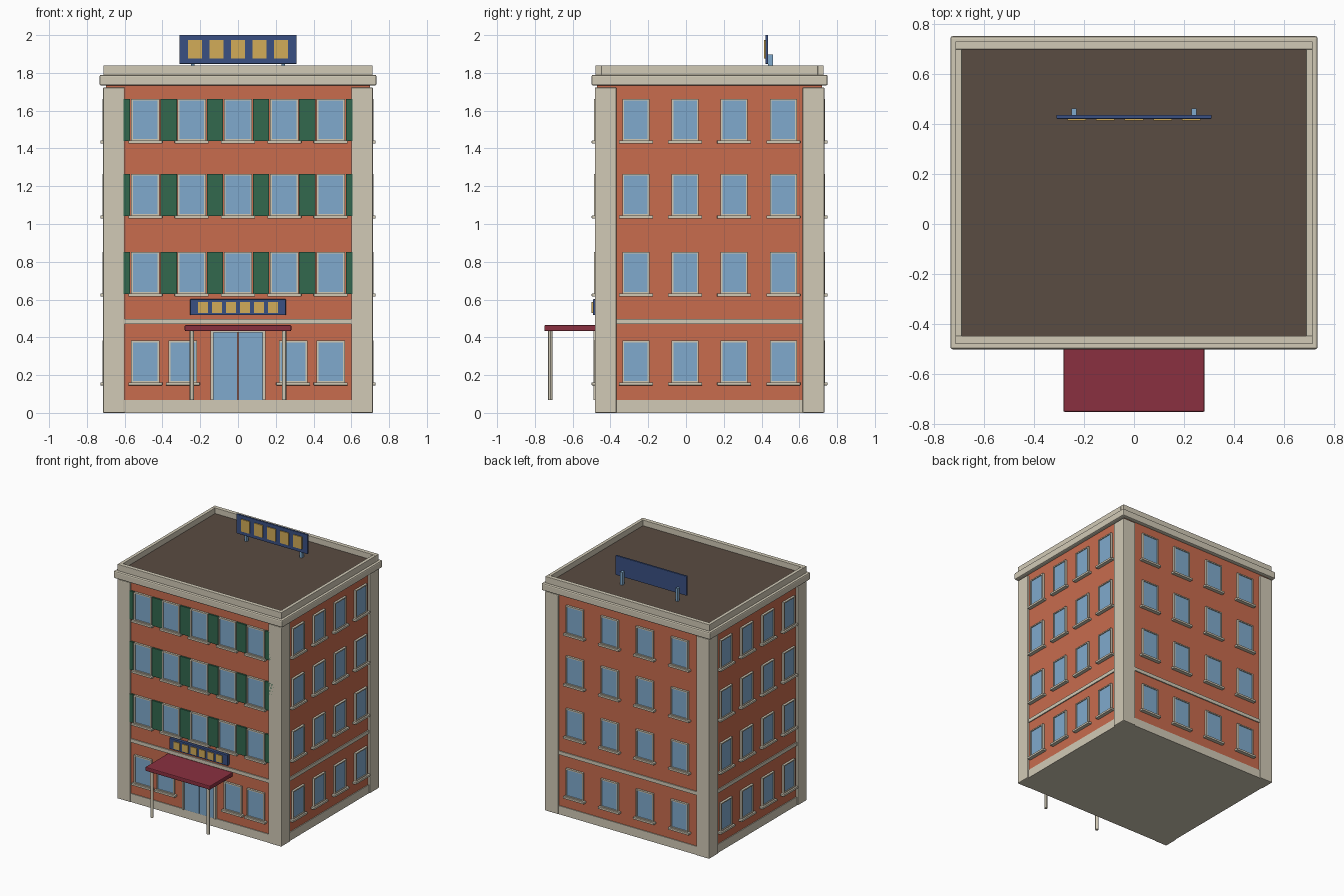
import bpy, bmesh
from math import pi
from mathutils import Matrix, Vector

if "Cube" in bpy.data.objects:
    bpy.data.objects.remove(bpy.data.objects["Cube"])


def material(name, rgb):
    m = bpy.data.materials.new(name)
    m.diffuse_color = (*rgb, 1)
    m.use_nodes = True
    m.node_tree.nodes["Principled BSDF"].inputs["Base Color"].default_value = m.diffuse_color
    return m


BRICK = material("brick", (0.577, 0.150, 0.076))
STONE = material("stone", (0.640, 0.590, 0.470))
GLASS = material("glass", (0.216, 0.402, 0.610))
GREEN = material("shutter green", (0.032, 0.138, 0.076))
ROOF = material("roof brown", (0.102, 0.072, 0.054))
NAVY = material("sign navy", (0.042, 0.080, 0.223))
GOLD = material("sign gold", (0.645, 0.413, 0.098))
MAROON = material("awning maroon", (0.254, 0.030, 0.051))

CY = 0.125                      # building centre in y
HX, HY = 0.70, 0.595            # half size of the brick walls
ROWS = (0.16, 0.63, 1.043, 1.44)  # window bottoms per storey
WIN_H = 0.222


def add_box(bm, x0, x1, y0, y1, z0, z1):
    size = Vector((x1 - x0, y1 - y0, z1 - z0))
    mid = Vector((x0 + x1, y0 + y1, z0 + z1)) / 2
    mat = Matrix.Translation(mid) @ Matrix.Diagonal((*size, 1))
    verts = bmesh.ops.create_cube(bm, size=1, matrix=mat)["verts"]
    return list({f for v in verts for f in v.link_faces})


def finish(name, bm, mats, bevel=0, matrix=None):
    if matrix:
        bm.transform(matrix)
    me = bpy.data.meshes.new(name)
    bm.to_mesh(me)
    bm.free()
    for m in mats:
        me.materials.append(m)
    ob = bpy.data.objects.new(name, me)
    bpy.context.collection.objects.link(ob)
    if bevel:
        mod = ob.modifiers.new("soft edges", 'BEVEL')
        mod.width, mod.segments = bevel, 2
    return ob


def boxes(name, mat, specs, bevel=0, matrix=None):
    bm = bmesh.new()
    for s in specs:
        add_box(bm, *s)
    return finish(name, bm, [mat], bevel, matrix)


def centred(hx, hy, z0, z1):
    return (-hx, hx, CY - hy, CY + hy, z0, z1)


def framed_pane(bm, x, z, w, h, bar=0.013, depth=0.017):
    """Frame box whose outer face is inset and sunk to make the glass."""
    faces = add_box(bm, x - w / 2, x + w / 2, -depth, 0.005, z, z + h)
    front = min(faces, key=lambda f: f.calc_center_median().y)
    bmesh.ops.inset_individual(bm, faces=[front], thickness=bar)
    rim = bmesh.ops.extrude_face_region(bm, geom=[front])["geom"]
    pane = [g for g in rim if isinstance(g, bmesh.types.BMFace)][0]
    bmesh.ops.translate(bm, verts=pane.verts, vec=(0, 0.007, 0))
    if front.is_valid:
        bmesh.ops.delete(bm, geom=[front], context='FACES_ONLY')
    pane.material_index = 1


def facade(name, angle, dist, spots, width):
    """Windows and sills for one wall; spots are (across, bottom) pairs."""
    place = (Matrix.Translation((0, CY, 0)) @ Matrix.Rotation(angle, 4, 'Z')
             @ Matrix.Translation((0, -dist, 0)))
    bm = bmesh.new()
    for x, z in spots:
        framed_pane(bm, x, z, width, WIN_H)
    finish(name + "_windows", bm, [STONE, GLASS], 0, place)
    boxes(name + "_sills", STONE,
          [(x - 0.09, x + 0.09, -0.029, 0.005, z - 0.014, z + 0.002) for x, z in spots],
          0.002, place)


# Walls, base, string course
boxes("brick_walls", BRICK, [centred(HX, HY, 0.03, 1.74)])
boxes("base_plinth", STONE, [centred(HX + 0.006, HY + 0.006, 0, 0.067)])
boxes("string_course", STONE, [centred(HX + 0.008, HY + 0.008, 0.47, 0.498)])

# Corner pillars
P = 0.115
boxes("corner_pillars", STONE,
      [(min(sx * 0.715, sx * (0.715 - P)), max(sx * 0.715, sx * (0.715 - P)),
        CY + min(sy * 0.608, sy * (0.608 - P)), CY + max(sy * 0.608, sy * (0.608 - P)), 0, 1.723)
       for sx in (-1, 1) for sy in (-1, 1)], 0.006)

# Cornice, parapet, roof
boxes("cornice", STONE, [centred(0.733, 0.625, 1.733, 1.79)], 0.009)
YF, YB = CY - 0.604, CY + 0.604
boxes("parapet", STONE, [(-0.713, 0.713, YF, YF + 0.032, 1.78, 1.84),
                         (-0.713, 0.713, YB - 0.032, YB, 1.78, 1.84),
                         (-0.713, -0.687, YF + 0.032, YB - 0.032, 1.78, 1.84),
                         (0.687, 0.713, YF + 0.032, YB - 0.032, 1.78, 1.84)], 0.002)
boxes("roof_deck", ROOF, [centred(0.69, 0.575, 1.78, 1.796)])

# Windows on all four walls
front = [(x, z) for z in ROWS[1:] for x in (-0.491, -0.245, 0, 0.245, 0.491)]
front += [(x, ROWS[0]) for x in (-0.491, -0.292, 0.292, 0.491)]
side = [(x, z) for z in ROWS for x in (-0.39, -0.13, 0.13, 0.39)]
back = [(x, z) for z in ROWS for x in (-0.456, -0.153, 0.153, 0.456)]
facade("front", 0, HY, front, 0.15)
facade("right", pi / 2, HX, side, 0.143)
facade("back", pi, HY, back, 0.15)
facade("left", -pi / 2, HX, side, 0.143)

# Shutters between the front windows
WALL = CY - HY
spans = [(c - 0.043, c + 0.043) for c in (-0.366, -0.122, 0.122, 0.366)]
spans += [(-0.65, -0.573), (0.573, 0.65)]
boxes("shutters", GREEN, [(a, b, WALL - 0.013, WALL + 0.005, z, z + WIN_H)
                          for a, b in spans for z in ROWS[1:]])

# Entrance: surround with two glass leaves
boxes("door_frame", STONE, [(-0.146, -0.13, WALL - 0.02, WALL + 0.005, 0.067, 0.433),
                            (0.13, 0.146, WALL - 0.02, WALL + 0.005, 0.067, 0.433),
                            (-0.13, 0.13, WALL - 0.02, WALL + 0.005, 0.425, 0.433)])
boxes("door_leaves", GLASS, [(-0.13, -0.002, WALL - 0.012, WALL + 0.005, 0.067, 0.425),
                             (0.002, 0.13, WALL - 0.012, WALL + 0.005, 0.067, 0.425)], 0.002)

# Awning and its posts
boxes("awning", MAROON, [(-0.282, 0.282, -0.75, WALL + 0.005, 0.433, 0.465)], 0.006)
bm = bmesh.new()
for x in (-0.245, 0.245):
    bmesh.ops.create_cone(bm, cap_ends=True, segments=12, radius1=0.012, radius2=0.012, depth=0.37,
                          matrix=Matrix.Translation((x, -0.718, 0.252)))
posts = finish("awning_posts", bm, [STONE])
bpy.context.view_layer.objects.active = posts
posts.select_set(True)
bpy.ops.object.shade_smooth_by_angle()

# Sign over the entrance
boxes("entrance_sign", NAVY, [(-0.253, 0.253, -0.493, WALL + 0.005, 0.517, 0.602)], 0.003)
boxes("entrance_sign_panels", GOLD,
      [(-0.186 + i * 0.0744 - 0.026, -0.186 + i * 0.0744 + 0.026, -0.499, -0.492, 0.53, 0.587)
       for i in range(6)])

# Rooftop sign on two posts
boxes("roof_sign", NAVY, [(-0.31, 0.31, 0.42, 0.435, 1.848, 2.0)], 0.002)
boxes("roof_sign_panels", GOLD,
      [(i * 0.114 - 0.037, i * 0.114 + 0.037, 0.413, 0.421, 1.877, 1.973) for i in range(-2, 3)])
boxes("roof_sign_posts", GLASS,
      [(x - 0.01, x + 0.01, 0.435, 0.461, 1.79, 1.897) for x in (-0.24, 0.24)])
